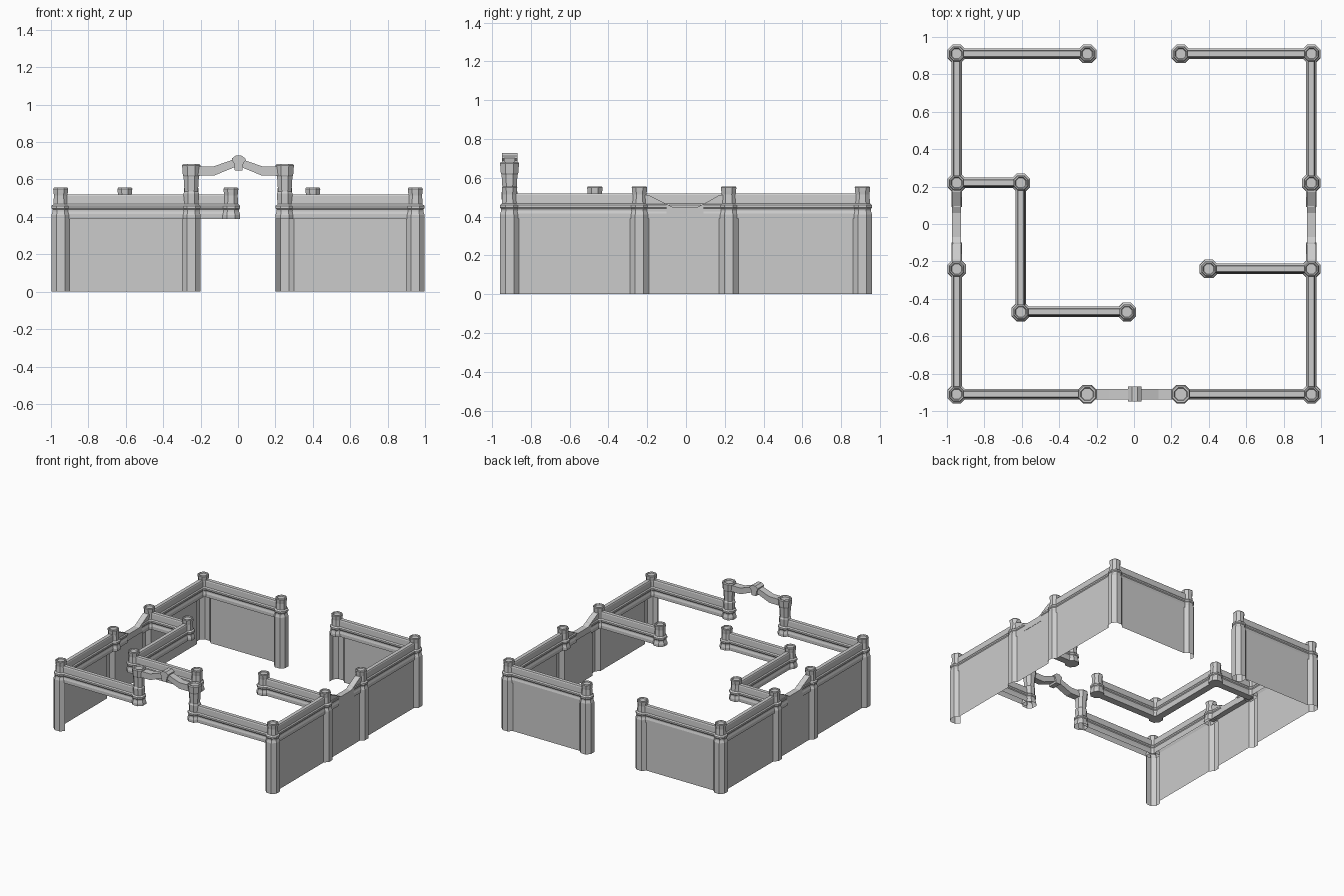
import bpy
from mathutils import Vector

if "Cube" in bpy.data.objects:
    bpy.data.objects.remove(bpy.data.objects["Cube"])

X, YF, YB = 0.948, -0.91, 0.91      # perimeter lines
XG = 0.25                           # posts beside the gate and the back gap
YS, YN = -0.24, 0.22                # side posts
H, A = 0.05, 0.022                  # post half width and half face


def make(name, verts, faces):
    me = bpy.data.meshes.new(name)
    me.from_pydata([tuple(v) for v in verts], [], faces)
    me.update()
    ob = bpy.data.objects.new(name, me)
    bpy.context.collection.objects.link(ob)
    return ob


def mirror(ob):
    m = ob.modifiers.new("mirror", 'MIRROR')
    m.use_axis = (True, False, False)
    return ob


# prism from a closed outline, swept from p to q; outline points are (side, z)
def prism(name, outline, p, q, open_bottom=False):
    p, q = Vector((*p, 0)), Vector((*q, 0))
    d = (q - p).normalized()
    side = Vector((d.y, -d.x, 0))
    n = len(outline)
    verts = [e + side * s + Vector((0, 0, z)) for e in (p, q) for s, z in outline]
    faces = [(i, (i + 1) % n, (i + 1) % n + n, i + n) for i in range(n - open_bottom)]
    if not open_bottom:
        faces += [tuple(range(n))[::-1], tuple(range(n, 2 * n))]
    return make(name, verts, faces)


# eight-sided post from a list of (half width, z)
def post(name, pos, rings, open_bottom=False):
    c = A / H
    shape = [(1, -c), (1, c), (c, 1), (-c, 1), (-1, c), (-1, -c), (-c, -1), (c, -1)]
    verts = [(pos[0] + x * h, pos[1] + y * h, z) for h, z in rings for x, y in shape]
    faces = []
    for r in range(len(rings) - 1):
        for i in range(8):
            j = (i + 1) % 8
            faces.append((r * 8 + i, r * 8 + j, r * 8 + 8 + j, r * 8 + 8 + i))
    k = 8 * (len(rings) - 1)
    faces.append(tuple(range(k, k + 8)))
    if not open_bottom:
        faces.append(tuple(range(8))[::-1])
    return make(name, verts, faces)


BASE = [(.05, .39), (.05, .41), (.044, .428), (.044, .44), (.049, .446), (.049, .459), (.039, .468)]
SHORT = BASE + [(.036, .515), (.038, .53), (.040, .55), (.036, .556), (.030, .556), (.026, .548)]
TALL = BASE + [(.042, .525), (.036, .535), (.041, .615), (.045, .625), (.049, .675),
               (.044, .683), (.035, .683), (.030, .673)]
HALF = [(.028, .39), (.028, .415), (.023, .43), (.023, .44), (.028, .447),
        (.028, .459), (.021, .468), (.019, .512), (.015, .52)]
WALL = HALF + [(-w, z) for w, z in reversed(HALF)]

# perimeter posts and wall tops, open underneath
for p in [(X, YF), (X, YB), (X, YS), (X, YN), (XG, YB)]:
    mirror(post("perimeter_post", p, SHORT, True))
mirror(post("gate_post", (XG, YF), TALL, True))
for p, q in [((XG, YF), (X, YF)), ((XG, YB), (X, YB)), ((X, YF), (X, YS)), ((X, YN), (X, YB))]:
    mirror(prism("perimeter_wall_top", WALL, p, q, True))

# lowered wall between the side posts: outline in y-z, swept across x
dip = [(YS, .40), (YN, .40), (YN, .515), (.17, .51), (.09, .465), (.06, .45),
       (-.07, .45), (-.10, .465), (-.19, .51), (YS, .515)]
mirror(prism("side_dip", [(-y, z) for y, z in dip], (X - .022, 0), (X + .024, 0)))
# bands beside the side posts
for p, q in [((X, YS), (X, -.1)), ((X, .09), (X, YN))]:
    mirror(prism("side_band", HALF[:7] + WALL[-7:], p, q, True))

# inner partition walls
L = [(-X, YN), (-.605, YN), (-.605, -.47), (-.038, -.47)]
R = [(X, YS), (.4, YS)]
for path in (L, R):
    for p, q in zip(path, path[1:]):
        prism("inner_wall", WALL, p, q)
    for p in path[1:]:
        post("inner_post", p, SHORT)


# open sheet standing on the ground along a plan line
def sheet(name, line):
    n = len(line)
    return make(name, [(x, y, z) for z in (0, .405) for x, y in line],
                [(i + 1, i, i + n, i + 1 + n) for i in range(n - 1)])


# outer skirt following the outer side of walls and posts
outer = [(A, H), (H, A), (H, -A), (A, -H)]
runs = [((XG, YB), [(-H, -A), (-H, A), (-A, H), (A, H), (H, A)]),
        ((X, YB), [(-H, A), (-A, H), (A, H), (H, A), (H, -A), (A, -H)]),
        ((X, YN), outer), ((X, YS), outer),
        ((X, YF), outer + [(-A, -H), (-H, -A)])]
mirror(sheet("outer_skirt", [(c[0] + x, c[1] + y) for c, pts in runs for x, y in pts]))
# closed inner side of the left post at the back gap
sheet("back_post_inner_side", [(-XG + x, YB + y) for x, y in [(-H, A), (-H, -A), (-A, -H), (A, -H), (H, -A)]])

# gate arch and keystone, outlines in x-z swept along y
arch = [(.215, .62), (.13, .62), (.02, .665), (0, .668), (0, .71), (.03, .705), (.13, .67), (.215, .67)]
mirror(prism("gate_arch", [(-x, z) for x, z in arch], (0, YF - .028), (0, YF + .028)))
key = [(-.02, .648), (.02, .648), (.026, .69), (.036, .70), (.036, .712), (.015, .728),
       (-.015, .728), (-.036, .712), (-.036, .70), (-.026, .69)]
prism("keystone", key, (.003, YF - .04), (.003, YF + .04))
